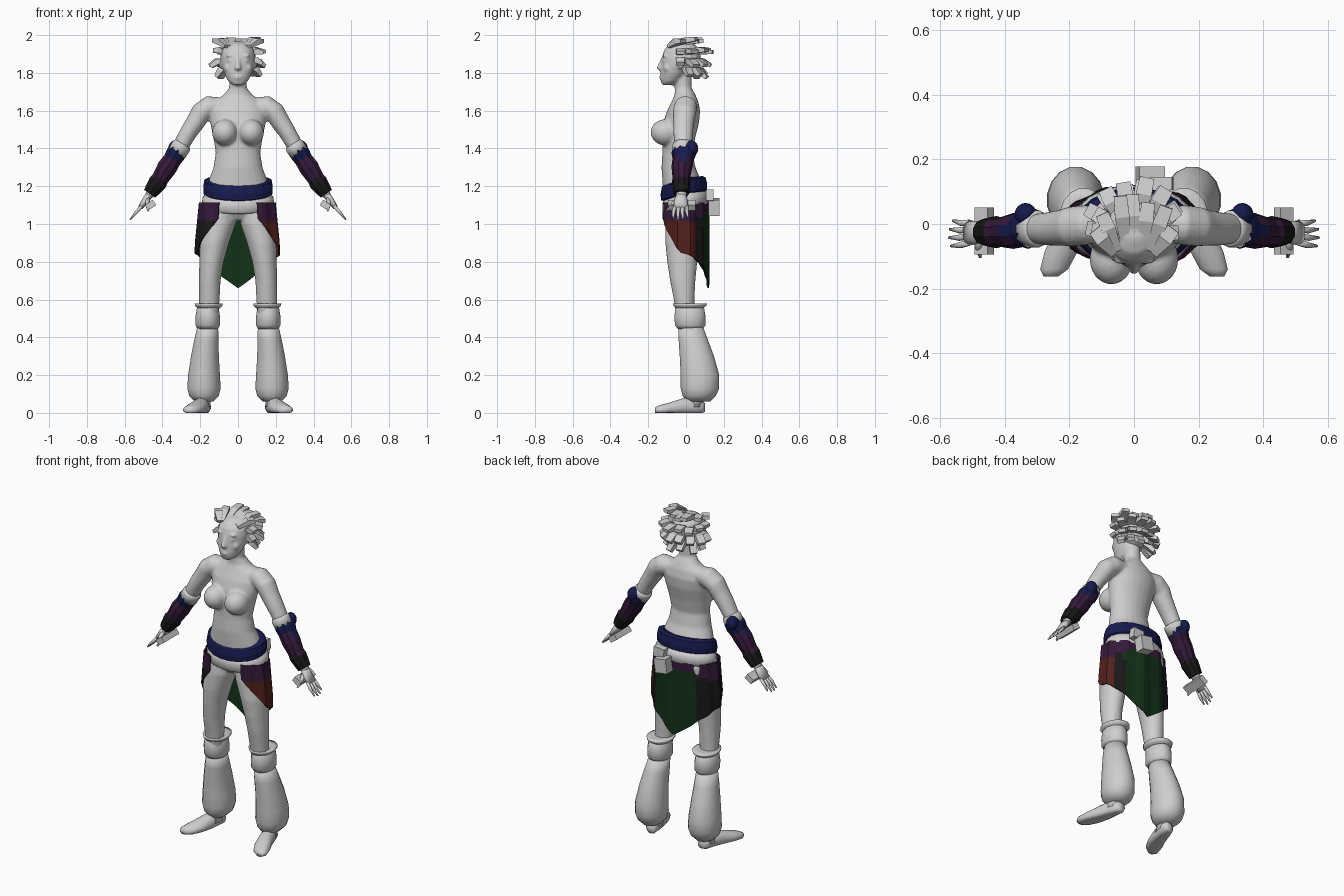
import bpy, bmesh, math, random
from mathutils import Vector, Matrix

random.seed(4)
cube = bpy.data.objects.get("Cube")
if cube:
    bpy.data.objects.remove(cube)

X, Y, Z = Vector((1, 0, 0)), Vector((0, 1, 0)), Vector((0, 0, 1))
SIDES = (("left", 1), ("right", -1))


def material(name, colour):
    m = bpy.data.materials.new(name)
    m.use_nodes = True
    rgba = (*colour, 1)
    m.diffuse_color = rgba
    m.node_tree.nodes["Principled BSDF"].inputs["Base Color"].default_value = rgba
    return m


GREY = material("pale grey", (.62, .62, .62))
NAVY = material("navy cloth", (.008, .011, .075))
PURPLE = material("plum cloth", (.035, .01, .042))
RED = material("rust cloth", (.085, .014, .011))
GREEN = material("forest cloth", (.006, .032, .009))
BLACK = material("black cloth", (.009, .009, .009))


def finish(name, bm, mats=(GREY,), smooth=True, rule=None):
    """Turn a bmesh into an object, picking face colours with an optional rule."""
    bmesh.ops.recalc_face_normals(bm, faces=bm.faces)
    for f in bm.faces:
        f.smooth = smooth
        if rule:
            f.material_index = rule(f.calc_center_median())
    me = bpy.data.meshes.new(name)
    bm.to_mesh(me)
    bm.free()
    for m in mats:
        me.materials.append(m)
    ob = bpy.data.objects.new(name, me)
    bpy.context.scene.collection.objects.link(ob)
    return ob


def loft(name, rings, s=1, n=16, ref=Y, axis=None, tweak=None, **look):
    """Skin elliptical rings (x, y, z, half width, half depth); s mirrors in x."""
    bm = bmesh.new()
    pts = [Vector(r[:3]) for r in rings]
    loops = []
    for i, (p, r) in enumerate(zip(pts, rings)):
        t = axis or (pts[min(i + 1, len(pts) - 1)] - pts[max(i - 1, 0)]).normalized()
        v = t.cross(ref).normalized()
        u = v.cross(t)
        loop = []
        for k in range(n):
            a = math.tau * (k + .5) / n
            q = p + v * r[3] * math.cos(a) + u * r[4] * math.sin(a)
            if tweak:
                q = tweak(q)
            loop.append(bm.verts.new((q.x * s, q.y, q.z)))
        loops.append(loop)
    for a, b in zip(loops, loops[1:]):
        for k in range(n):
            bm.faces.new((a[k], a[k - 1], b[k - 1], b[k]))
    bm.faces.new(loops[0])
    bm.faces.new(loops[-1])
    return finish(name, bm, **look)


def column(name, rows, cx=0, **kw):
    """Level rings given as (z, half width, front y, back y, optional centre x)."""
    rings = [(r[4] if len(r) > 4 else cx, (r[2] + r[3]) / 2, r[0], r[1], (r[3] - r[2]) / 2)
             for r in rows]
    return loft(name, rings, axis=Z, **kw)


def ball(name, centre, radii, **look):
    bm = bmesh.new()
    bmesh.ops.create_uvsphere(bm, u_segments=16, v_segments=10, radius=1)
    bm.transform(Matrix.Translation(centre) @ Matrix.Diagonal((*radii, 1)))
    return finish(name, bm, **look)


def box(name, centre, size, tilt=0):
    bm = bmesh.new()
    bmesh.ops.create_cube(bm, size=1)
    bm.transform(Matrix.Translation(centre) @ Matrix.Rotation(tilt, 4, 'Y')
                 @ Matrix.Diagonal((*size, 1)))
    return finish(name, bm, smooth=False)


# Body pieces, fused into one skin afterwards
skin = [
    column("body", [
        (1.02, .13, -.07, .08), (1.08, .185, -.11, .11), (1.14, .182, -.12, .11),
        (1.22, .16, -.125, .085), (1.3, .13, -.13, .05), (1.38, .118, -.125, .035),
        (1.46, .132, -.125, .05), (1.54, .148, -.12, .07), (1.6, .155, -.1, .075),
        (1.65, .125, -.075, .065), (1.685, .075, -.06, .05), (1.72, .047, -.06, .03),
        (1.8, .045, -.065, .03)], n=24),
    column("head", [
        (1.735, .028, -.125, -.07), (1.755, .052, -.134, -.03), (1.79, .071, -.135, 0),
        (1.83, .084, -.132, .03), (1.88, .09, -.127, .05), (1.92, .085, -.117, .05),
        (1.95, .062, -.092, .035), (1.967, .03, -.05, .0)], n=24),
    ball("lips", (0, -.13, 1.778), (.024, .014, .012)),
    loft("nose", [(0, -.122, 1.885, .008, .008), (0, -.134, 1.85, .011, .012),
                  (0, -.141, 1.823, .018, .016), (0, -.13, 1.812, .012, .01)], axis=Z),
]
for side, s in SIDES:
    skin += [
        ball("breast", (s * .07, -.108, 1.485), (.068, .08, .07)),
        ball("brow", (s * .04, -.113, 1.892), (.03, .012, .008)),
        ball("eye", (s * .036, -.112, 1.865), (.02, .013, .01)),
        ball("cheek", (s * .05, -.1, 1.825), (.025, .02, .022)),
        ball("ear", (s * .09, -.025, 1.85), (.012, .02, .03)),
        loft("arm", [
            (.08, .0, 1.625, .045, .05), (.15, -.003, 1.62, .06, .062),
            (.195, -.008, 1.59, .056, .062), (.225, -.012, 1.54, .051, .056),
            (.265, -.015, 1.48, .046, .052), (.31, -.015, 1.4, .042, .045),
            (.4, -.02, 1.27, .035, .035), (.475, -.025, 1.145, .022, .03)], s),
        column("thigh", [
            (1.1, .085, -.1, .1, .095), (1., .09, -.11, .09, .102), (.9, .078, -.11, .075, .125),
            (.8, .065, -.1, .06, .14), (.7, .058, -.085, .05, .15),
            (.6, .055, -.065, .045, .152), (.5, .05, -.05, .045, .155)], s=s, n=20),
    ]
bpy.ops.object.select_all(action='DESELECT')
for ob in skin:
    ob.select_set(True)
body = skin[0]
bpy.context.view_layer.objects.active = body
bpy.ops.object.join()
fuse = body.modifiers.new("fuse", 'REMESH')
fuse.mode = 'VOXEL'
fuse.voxel_size = .008
fuse.use_smooth_shade = True
relax = body.modifiers.new("relax", 'SMOOTH')
relax.factor, relax.iterations = .5, 4


# Hair: a cap with tiers of blunt locks swept back from the hairline
ball("hair_cap", (0, -.008, 1.885), (.094, .085, .085), smooth=False)


def lock_tier(tier, count, spread, root, tip, width):
    for i in range(count):
        a = math.radians(spread) * (2 * i / (count - 1) - 1)
        sn, cs, j = math.sin(a), math.cos(a), random.uniform
        p = Vector((root[0] * sn, root[1] + root[2] * cs, root[3]))
        q = Vector((tip[0] * sn, tip[1] + tip[2] * cs, tip[3]))
        q += Vector((j(-.01, .01), j(-.015, .015), j(-.012, .008)))
        m = p.lerp(q, .6) + Z * .01
        loft(f"hair_lock_{tier}_{i}", [(*p, width * .5, .012), (*m, width, .022),
             (*q, width * .9, .014)], n=4, ref=Z, smooth=False)


lock_tier("top", 7, 75, (.065, -.1, .03, 1.94), (.12, -.04, .13, 1.975), .032)
lock_tier("middle", 8, 100, (.06, -.02, .04, 1.9), (.135, .0, .145, 1.915), .035)
lock_tier("lower", 8, 100, (.06, -.02, .05, 1.87), (.14, .0, .13, 1.845), .034)
lock_tier("nape", 6, 85, (.06, -.02, .05, 1.84), (.115, .0, .1, 1.785), .03)

# Arms: sleeves, elbow pads, hands and wrist blocks
for side, s in SIDES:
    loft(side + "_elbow_cuff", [(.292, -.015, 1.425, .046, .052), (.3, -.015, 1.412, .053, .058),
                                (.325, -.015, 1.375, .053, .058)], s)
    loft(side + "_sleeve", [
        (.31, -.01, 1.4, .05, .06), (.33, -.012, 1.37, .055, .065), (.348, -.016, 1.34, .05, .056),
        (.375, -.022, 1.3, .055, .055), (.412, -.025, 1.24, .047, .046),
        (.425, -.025, 1.22, .052, .05), (.45, -.025, 1.185, .044, .045),
        (.468, -.025, 1.16, .038, .04)], s, n=10, smooth=False, mats=(NAVY, PURPLE, BLACK),
        rule=lambda c: 0 if c.z > 1.345 else 1 if c.z > 1.24 else 2)
    ball(side + "_elbow_pad", (s * .335, .03, 1.4), (.034, .035, .042), mats=(NAVY,), smooth=False)
    loft(side + "_palm", [(.465, -.025, 1.16, .02, .026), (.49, -.027, 1.125, .02, .036),
                          (.518, -.027, 1.085, .013, .04)], s, n=10)
    for k, reach in enumerate((.9, 1, .96, .8)):
        y = -.057 + .02 * k
        loft(f"{side}_finger_{k}", [
            (.51, y, 1.095, .01, .011), (.51 + .03 * reach, y * 1.15, 1.095 - .035 * reach, .009, .01),
            (.51 + .062 * reach, y * 1.3 + .006, 1.095 - .073 * reach, .004, .004)], s, n=8)
    loft(side + "_thumb", [(.478, -.045, 1.135, .012, .014), (.48, -.075, 1.1, .01, .011),
                           (.475, -.102, 1.07, .005, .005)], s, n=8, ref=X)
    box(side + "_wrist_block", (s * .463, -.022, 1.1), (.05, .145, .034), s * .6)

# Legs: knee rims, knee cuffs, baggy shins and shoes
for side, s in SIDES:
    column(side + "_knee_rim", [(.552, .06, -.055, .09), (.568, .074, -.068, .11),
                                (.58, .076, -.072, .112), (.578, .058, -.06, .08)], .155, s=s)
    column(side + "_knee_cuff", [(.445, .055, -.045, .09), (.465, .066, -.06, .105),
                                 (.51, .066, -.063, .105), (.55, .06, -.058, .098),
                                 (.562, .052, -.05, .085)], .16, s=s)
    column(side + "_baggy_shin", [
        (.46, .056, -.042, .09, .16), (.38, .066, -.04, .12, .168), (.3, .075, -.035, .15, .175),
        (.2, .086, -.03, .178, .18), (.13, .09, -.03, .178, .18), (.09, .08, -.02, .16, .18),
        (.06, .05, .0, .13, .18)], s=s)
    column(side + "_ankle", [(.03, .042, -.02, .09), (.08, .038, -.0, .09),
                             (.13, .038, .01, .09)], .185, s=s, n=12)

    def flat_sole(q):
        q.z = max(q.z, 0)
        return q

    loft(side + "_shoe", [
        (.172, .1, .028, .022, .024), (.177, .085, .03, .034, .036), (.187, .04, .035, .04, .05),
        (.202, -.02, .03, .045, .047), (.225, -.085, .022, .052, .034),
        (.247, -.14, .016, .044, .025), (.257, -.163, .014, .022, .016)],
        s, ref=Z, axis=-Y, tweak=flat_sole)


# Belt and hip sash, dipping at the front
def dip(q):
    q.z += q.y * (.32 if q.y < 0 else .1)
    return q


column("belt", [(1.16, .172, -.12, .1), (1.168, .184, -.134, .113), (1.2, .186, -.136, .114),
                (1.235, .18, -.13, .106), (1.245, .16, -.12, .09)],
       n=20, tweak=dip, mats=(NAVY,), smooth=False)
column("hip_sash", [(1.09, .18, -.115, .11), (1.1, .194, -.125, .122), (1.14, .19, -.125, .12),
                    (1.17, .172, -.12, .1)], n=20, tweak=dip)

# Open-fronted skirt with a long pointed back panel
HEM = ((30, 1.03), (55, .93), (80, .85), (110, .83), (140, .77), (180, .66))


def hem_height(d):
    for (a, za), (b, zb) in zip(HEM, HEM[1:]):
        if d <= b:
            return za + (zb - za) * (d - a) / (b - a)


def skirt_colour(c):
    d = math.degrees(math.atan2(abs(c.x), -c.y))
    if d > 122 and c.z < 1.05:
        return 3
    if c.z > 1.02:
        return 0
    return 2 if d > 105 or c.x < 0 else 1


bm = bmesh.new()
columns, rows = 40, 8
grid = []
for i in range(columns + 1):
    deg = 30 + 300 * i / columns
    a, low = math.radians(deg), hem_height(min(deg, 360 - deg))
    fold = .005 * math.sin(a * 11)
    line = []
    for j in range(rows + 1):
        z = 1.115 + (low - 1.115) * j / rows
        rx = .202 + fold + .1 * min(1.115 - z, .22)
        line.append(bm.verts.new((rx * math.sin(a), -.01 - (.13 + fold) * math.cos(a), z)))
    grid.append(line)
for p, q in zip(grid, grid[1:]):
    for j in range(rows):
        bm.faces.new((p[j], q[j], q[j + 1], p[j + 1]))
skirt = finish("skirt", bm, (PURPLE, RED, BLACK, GREEN), False, skirt_colour)
skirt.modifiers.new("cloth", 'SOLIDIFY').thickness = .006

# Pouches hanging at the back of the belt
box("back_pouch", (.05, .148, 1.09), (.08, .06, .085), .15)
box("side_pouch", (.085, .125, 1.15), (.07, .04, .06), -.1)
